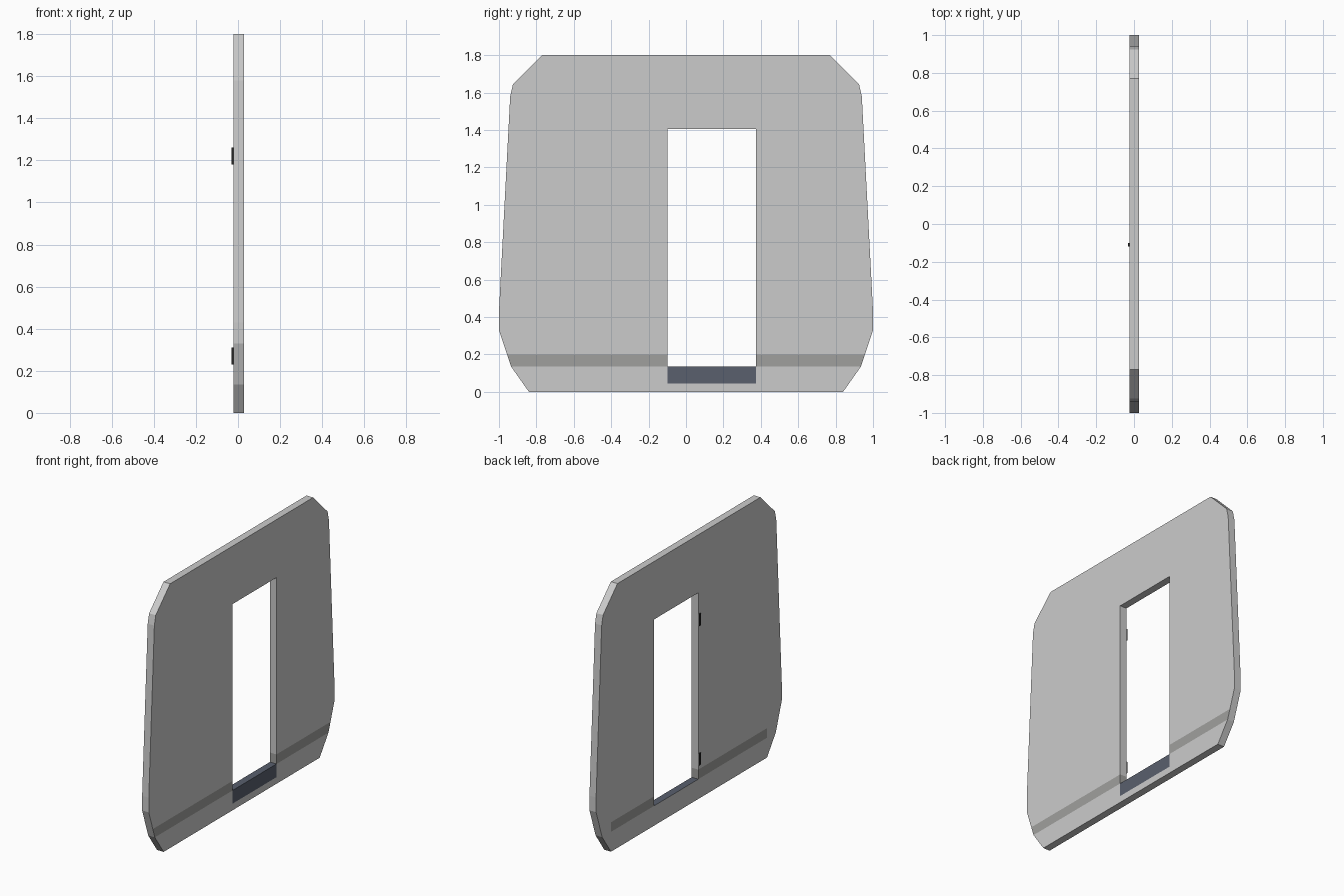
import bpy, bmesh
from mathutils import Vector

if "Cube" in bpy.data.objects:
    bpy.data.objects.remove(bpy.data.objects["Cube"])

X0, X1 = -0.0225, 0.0275           # plate back and front
DOOR_Y, DOOR_Z = (-0.10, 0.375), (0.135, 1.405)
BAND_Z = (0.135, 0.20)
SILL_Z = 0.045


def material(name, rgb):
    m = bpy.data.materials.new(name)
    m.diffuse_color = (*rgb, 1)
    m.use_nodes = True
    m.node_tree.nodes["Principled BSDF"].inputs["Base Color"].default_value = m.diffuse_color
    return m


grey = material("panel_grey", (0.8, 0.8, 0.82))
band = material("band_grey", (0.35, 0.35, 0.34))
sill = material("sill_blue", (0.10, 0.115, 0.155))
black = material("hinge_black", (0.02, 0.02, 0.02))


def add_object(name, bm, mats):
    bmesh.ops.recalc_face_normals(bm, faces=bm.faces)
    me = bpy.data.meshes.new(name)
    bm.to_mesh(me)
    bm.free()
    for m in mats:
        me.materials.append(m)
    ob = bpy.data.objects.new(name, me)
    bpy.context.collection.objects.link(ob)
    return ob


def cut(bm, faces, co, no):
    geom = set(faces)
    for f in faces:
        geom.update(f.edges)
        geom.update(f.verts)
    bmesh.ops.bisect_plane(bm, geom=list(geom), dist=1e-5, plane_co=co, plane_no=no)


# Wall outline, right half from bottom to top, mirrored
half = [(0.84, 0), (0.935, 0.135), (1.0, 0.33), (1.0, 0.43),
        (0.94, 1.58), (0.925, 1.645), (0.77, 1.8)]
outline = half + [(-y, z) for y, z in reversed(half)]
bm = bmesh.new()
bm.faces.new([bm.verts.new((X0, y, z)) for y, z in outline])

# Split along doorway, band and sill lines
for y in DOOR_Y:
    cut(bm, bm.faces[:], (0, y, 0), (0, 1, 0))
for z in (SILL_Z, *BAND_Z, DOOR_Z[1]):
    cut(bm, bm.faces[:], (0, 0, z), (0, 0, 1))


def in_door_width(c):
    return DOOR_Y[0] < c.y < DOOR_Y[1]


# Open the doorway, then thicken
hole = [f for f in bm.faces
        if in_door_width(f.calc_center_median())
        and DOOR_Z[0] < f.calc_center_median().z < DOOR_Z[1]]
bmesh.ops.delete(bm, geom=hole, context='FACES')
ext = bmesh.ops.extrude_face_region(bm, geom=bm.faces[:])
bmesh.ops.translate(bm, vec=(X1 - X0, 0, 0),
                    verts=[v for v in ext["geom"] if isinstance(v, bmesh.types.BMVert)])


def back_band():
    return [f for f in bm.faces
            if abs(f.calc_center_median().x - X0) < 1e-4
            and BAND_Z[0] < f.calc_center_median().z < BAND_Z[1]]


# The band stops short of the edge on the back face
for y in (-0.84, 0.84):
    cut(bm, back_band(), (0, y, 0), (0, 1, 0))

# Colour the band, the jamb feet and the sill
bmesh.ops.recalc_face_normals(bm, faces=bm.faces)
for f in bm.faces:
    c = f.calc_center_median()
    front, back = c.x > X1 - 1e-4, c.x < X0 + 1e-4
    if BAND_Z[0] + 1e-3 < c.z < BAND_Z[1] - 1e-3:
        if front or abs(c.y) < (0.84 if back else 0.5):
            f.material_index = 1
    elif in_door_width(c) and SILL_Z < c.z < DOOR_Z[0] + 1e-3 and not back:
        f.material_index = 2
add_object("wall_panel", bm, [grey, band, sill])


# Hinges beside the doorway on the back
for name, z in (("lower_hinge", 0.27), ("upper_hinge", 1.22)):
    bm = bmesh.new()
    bmesh.ops.create_cube(bm, size=1)
    bmesh.ops.scale(bm, vec=(0.01, 0.02, 0.08), verts=bm.verts)
    bmesh.ops.translate(bm, vec=Vector((-0.0255, -0.1102, z)), verts=bm.verts)
    add_object(name, bm, [black])
